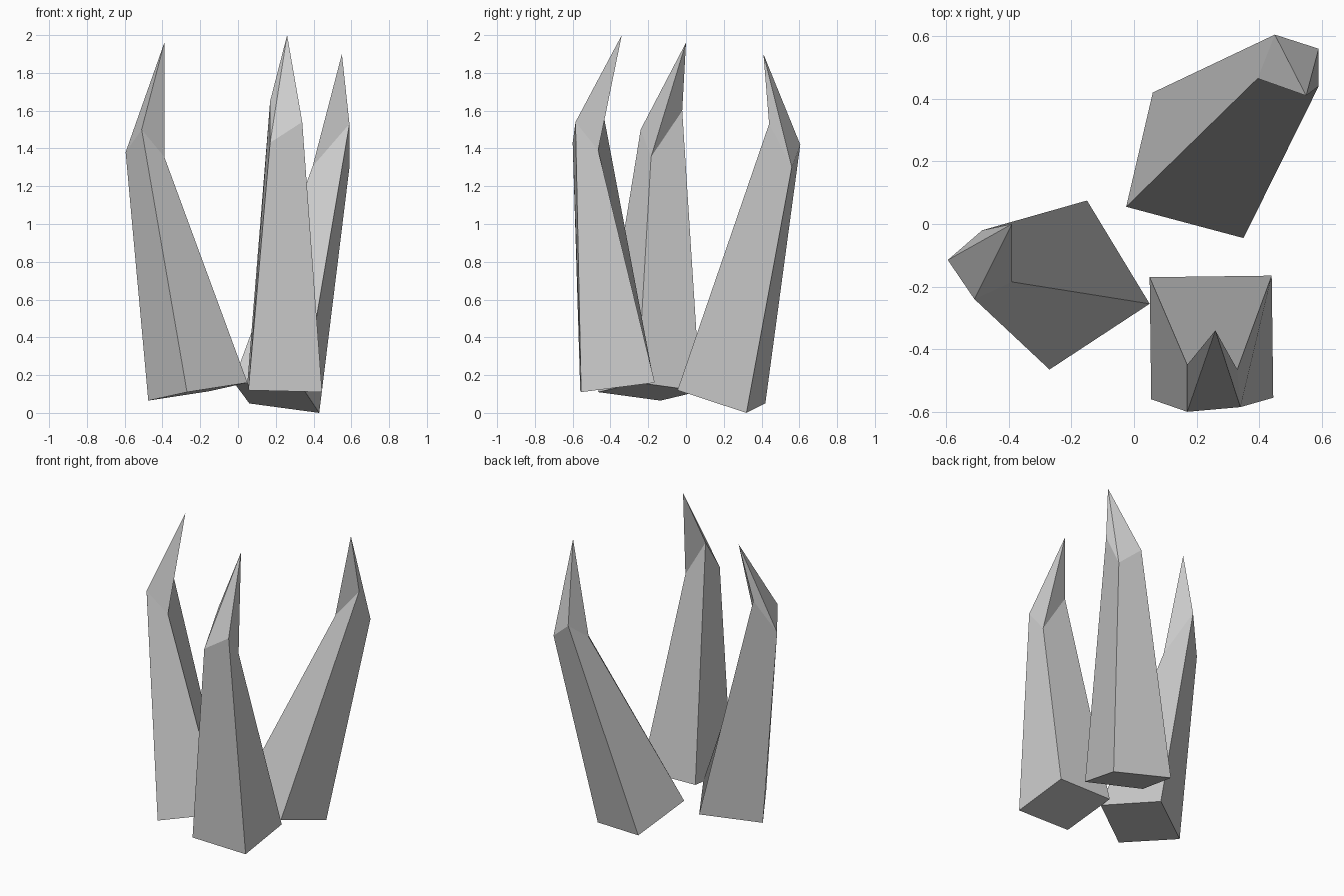
import bpy, bmesh

if "Cube" in bpy.data.objects:
    bpy.data.objects.remove(bpy.data.objects["Cube"])


def claw(name, base, knuckle, tip):
    """Four-sided tapering shaft from base ring to knuckle ring, ending in a point."""
    bm = bmesh.new()
    lo = [bm.verts.new(p) for p in base]
    mid = [bm.verts.new(p) for p in knuckle]
    top = bm.verts.new(tip)
    bm.faces.new(lo)
    for i in range(4):
        j = (i + 1) % 4
        bm.faces.new((lo[i], lo[j], mid[j], mid[i]))
        bm.faces.new((mid[i], mid[j], top))
    bmesh.ops.recalc_face_normals(bm, faces=bm.faces)
    me = bpy.data.meshes.new(name)
    bm.to_mesh(me)
    bm.free()
    ob = bpy.data.objects.new(name, me)
    bpy.context.collection.objects.link(ob)
    return ob


# Front claw, tip bending backwards
claw("front_claw",
     [(.05, -.17, .165), (.44, -.165, .16), (.445, -.555, .11), (.055, -.56, .12)],
     [(.17, -.45, 1.65), (.33, -.465, 1.39), (.34, -.585, 1.54), (.17, -.6, 1.43)],
     (.26, -.34, 2.0))

# Left claw, tip bending to the right
claw("left_claw",
     [(-.15, .075, .115), (.05, -.255, .16), (-.27, -.465, .11), (-.475, -.135, .065)],
     [(-.485, -.02, 1.6), (-.39, -.185, 1.355), (-.51, -.24, 1.5), (-.595, -.115, 1.38)],
     (-.39, 0, 1.96))

# Back claw, leaning outwards
claw("back_claw",
     [(-.025, .055, .165), (.35, -.045, .12), (.43, .32, 0), (.06, .42, .05)],
     [(.395, .465, 1.305), (.59, .44, 1.53), (.59, .56, 1.3), (.45, .605, 1.42)],
     (.55, .41, 1.9))
